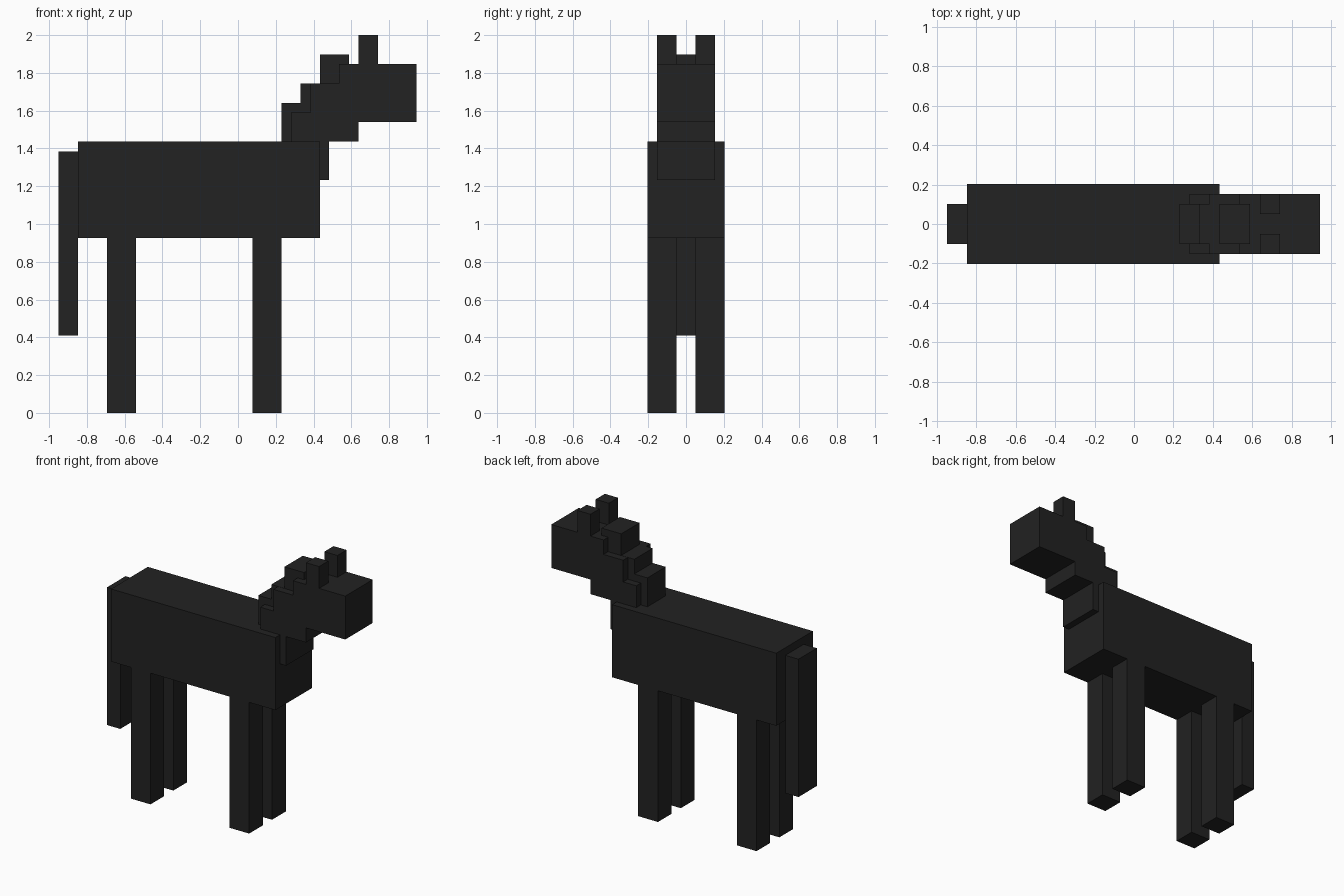
import bpy
import bmesh
from mathutils import Vector

cube = bpy.data.objects.get("Cube")
if cube:
    bpy.data.objects.remove(cube, do_unlink=True)

# Single dark coat colour
coat = bpy.data.materials.new("charcoal black")
coat.use_nodes = True
COLOR = (0.016, 0.016, 0.016, 1.0)
coat.diffuse_color = COLOR
coat.node_tree.nodes["Principled BSDF"].inputs["Base Color"].default_value = COLOR


def box(name, x, y, z):
    """Axis-aligned block from (min, max) ranges."""
    lo, hi = Vector((x[0], y[0], z[0])), Vector((x[1], y[1], z[1]))
    bm = bmesh.new()
    bmesh.ops.create_cube(bm, size=1)
    for v in bm.verts:
        v.co = (lo + hi) / 2 + v.co * (hi - lo)
    mesh = bpy.data.meshes.new(name)
    bm.to_mesh(mesh)
    bm.free()
    mesh.materials.append(coat)
    obj = bpy.data.objects.new(name, mesh)
    bpy.context.collection.objects.link(obj)
    return obj


def centred(name, x, half_width, z):
    return box(name, x, (-half_width, half_width), z)


def pair(name, x, y, z):
    """Matching blocks on the two sides of the animal."""
    box(name + "_near", x, (-y[1], -y[0]), z)
    box(name + "_far", x, y, z)


# Trunk and tail
centred("body", (-0.847, 0.434), 0.204, (0.925, 1.437))
centred("tail", (-0.949, -0.847), 0.102, (0.411, 1.383))

# Stepped neck and head
centred("lower_neck", (0.281, 0.483), 0.153, (1.232, 1.591))
centred("upper_neck", (0.383, 0.637), 0.153, (1.437, 1.744))
centred("head", (0.536, 0.944), 0.153, (1.540, 1.846))

# Mane steps along the back of the neck
for name, x, z in (("lower_mane", (0.230, 0.383), (1.437, 1.641)),
                   ("middle_mane", (0.332, 0.485), (1.540, 1.745)),
                   ("upper_mane", (0.434, 0.587), (1.640, 1.897))):
    centred(name, x, 0.102, z)

# Legs and ears
pair("back_leg", (-0.693, -0.540), (0.051, 0.204), (0, 0.925))
pair("front_leg", (0.076, 0.230), (0.051, 0.204), (0, 0.925))
pair("ear", (0.638, 0.740), (0.051, 0.153), (1.846, 2.0))
